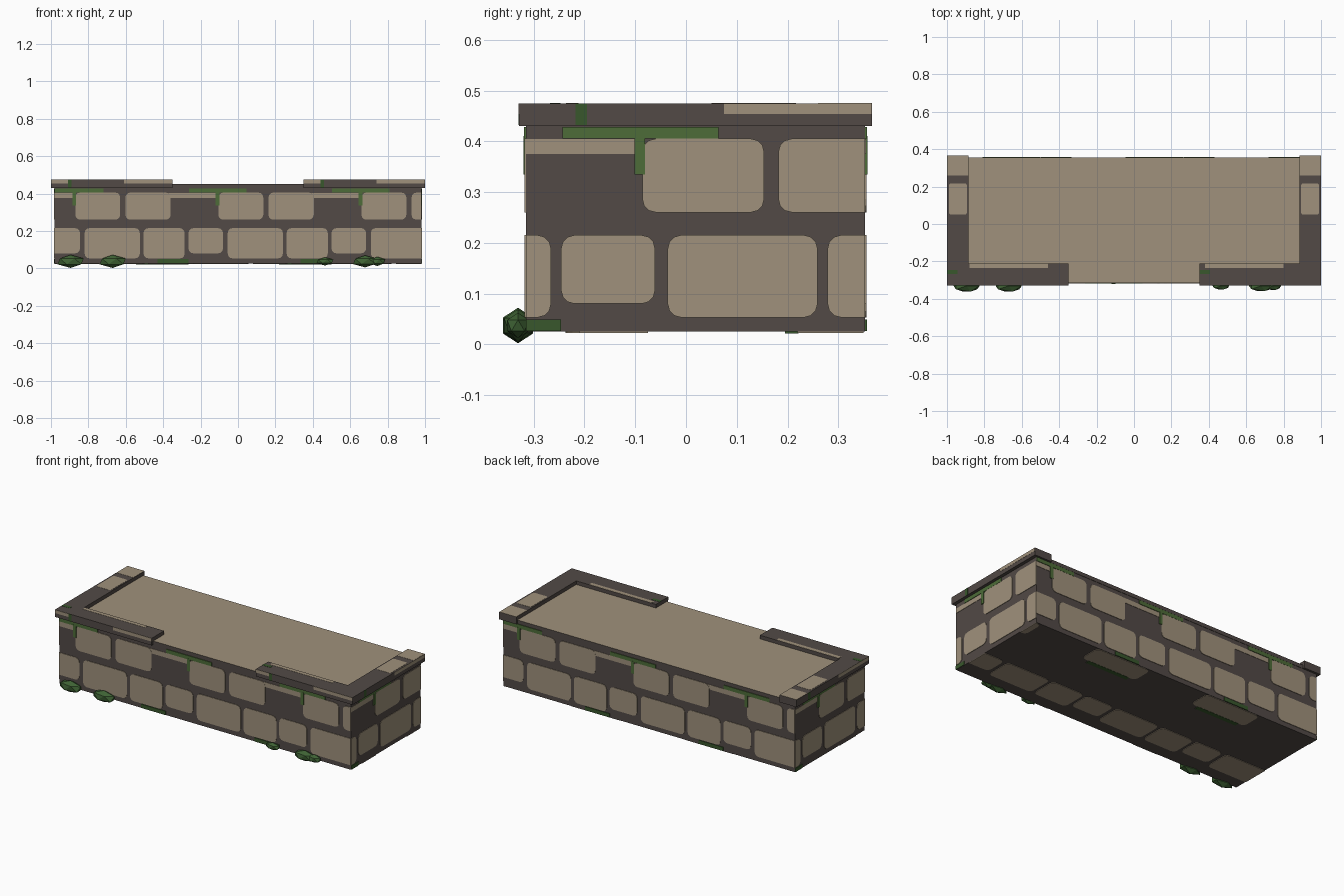
import bpy, bmesh, math
from mathutils import Vector

cube = bpy.data.objects.get("Cube")
if cube:
    bpy.data.objects.remove(cube)


def material(name, r, g, b):
    m = bpy.data.materials.new(name)
    m.use_nodes = True
    m.diffuse_color = (r, g, b, 1)
    node = m.node_tree.nodes["Principled BSDF"]
    node.inputs["Base Color"].default_value = (r, g, b, 1)
    node.inputs["Roughness"].default_value = 0.9
    return m


STONE = material("tan stone", 0.35, 0.285, 0.2)
MORTAR = material("dark mortar", 0.084, 0.068, 0.061)
MOSS = material("bright moss", 0.075, 0.15, 0.04)
DARK_MOSS = material("dark moss", 0.04, 0.095, 0.025)
BUSH = material("bush green", 0.05, 0.125, 0.035)
PALETTE = [STONE, MORTAR, MOSS, DARK_MOSS]

X, Y, Z = Vector((1, 0, 0)), Vector((0, 1, 0)), Vector((0, 0, 1))
MID_Y, HALF_X, HALF_Y = 0.019, 0.98, 0.334
BASE, TOP = 0.025, 0.43
PERIOD = 0.765


def finish(name, bm, mats):
    bmesh.ops.recalc_face_normals(bm, faces=bm.faces)
    mesh = bpy.data.meshes.new(name)
    bm.to_mesh(mesh)
    bm.free()
    for m in mats:
        mesh.materials.append(m)
    ob = bpy.data.objects.new(name, mesh)
    bpy.context.collection.objects.link(ob)
    return ob


def prism(bm, points, offset, mat=0):
    """Extrude a closed outline by an offset vector."""
    low = [bm.verts.new(p) for p in points]
    high = [bm.verts.new(p + offset) for p in points]
    faces = [bm.faces.new(low[::-1]), bm.faces.new(high)]
    for i in range(len(low)):
        j = (i + 1) % len(low)
        faces.append(bm.faces.new((low[i], low[j], high[j], high[i])))
    for f in faces:
        f.material_index = mat


def box(name, lo, hi, mats):
    bm = bmesh.new()
    a, b = Vector(lo), Vector(hi)
    prism(bm, [Vector((x, y, a.z)) for x, y in
               ((a.x, a.y), (b.x, a.y), (b.x, b.y), (a.x, b.y))], Z * (b.z - a.z))
    return finish(name, bm, mats)


def plate(bm, frame, rect, mat, radius=0.0, thick=0.003, limit=9):
    """Thin rounded plate on a plane, cut off at the ends of the wall."""
    origin, u, v = frame
    u0, u1, v0, v1 = rect
    if u1 < -limit + 0.002 or u0 > limit - 0.002:
        return
    outline = []
    corners = ((u1, v0, -1, 1), (u1, v1, -1, -1), (u0, v1, 1, -1), (u0, v0, 1, 1))
    for i, (cu, cv, su, sv) in enumerate(corners):
        for step in range(4 if radius else 1):
            a = math.radians(-90 + 90 * i + 30 * step)
            pu = cu + radius * (su + math.cos(a))
            pv = cv + radius * (sv + math.sin(a))
            p = (max(-limit, min(limit, pu)), pv)
            if not outline or (Vector(p) - Vector(outline[-1])).length > 0.0005:
                outline.append(p)
    points = [origin + u * a + v * b for a, b in outline]
    prism(bm, points, u.cross(v) * thick, mat)


# Repeating masonry: start, end, bottom, top
BRICKS = [(-0.265, -0.08, 0.08, 0.215), (-0.055, 0.24, 0.053, 0.215),
          (0.26, 0.48, 0.053, 0.215), (-0.105, 0.135, 0.26, 0.405),
          (0.163, 0.405, 0.26, 0.405)]
LEDGE = (-0.37, -0.10, 0.375, 0.404)
TOP_MOSS = (-0.262, 0.045, 0.405, 0.428)
DRIP = (-0.12, -0.1, 0.335, 0.41)
LOW_MOSS = (-0.43, -0.265, 0.026, 0.049)


def shifted(rect):
    for k in range(-2, 3):
        yield (rect[0] + k * PERIOD, rect[1] + k * PERIOD, rect[2], rect[3])


def masonry(name, frame, limit):
    bm = bmesh.new()
    for brick in BRICKS:
        for r in shifted(brick):
            plate(bm, frame, r, 0, 0.026, 0.003, limit)
    for rect, mat, thick in ((LEDGE, 0, 0.002), (TOP_MOSS, 2, 0.004),
                             (DRIP, 2, 0.005), (LOW_MOSS, 3, 0.004)):
        for r in shifted(rect):
            plate(bm, frame, r, mat, 0, thick, limit)
    finish(name, bm, PALETTE)


# Wall body and the deck on top
box("wall_body", (-HALF_X, MID_Y - HALF_Y, BASE), (HALF_X, MID_Y + HALF_Y, TOP), [MORTAR])
deck = box("deck", (-HALF_X, MID_Y - HALF_Y, TOP), (HALF_X, MID_Y + HALF_Y + 0.002, 0.452),
           [MORTAR, STONE])
for face in deck.data.polygons:
    face.material_index = int(face.normal.z > 0.5)

centre = Y * MID_Y
masonry("front_masonry", (centre - Y * HALF_Y, X, Z), HALF_X)
masonry("back_masonry", (centre + Y * HALF_Y, -X, Z), HALF_X)
masonry("right_masonry", (centre + X * HALF_X, Y, Z), HALF_Y)
masonry("left_masonry", (centre - X * HALF_X, -Y, Z), HALF_Y)

# Underside stones
bm = bmesh.new()
under = (Z * BASE, -X, Y)
for r in shifted((-0.55, -0.18, 0.22, 0.35)):
    plate(bm, under, r, 0, 0.026, 0.003, HALF_X)
for r in shifted((-0.5, -0.22, 0.195, 0.222)):
    plate(bm, under, r, 3, 0, 0.004, HALF_X)
for u0, u1, v0, v1 in BRICKS[:3]:
    for r in shifted((u0, u1, v0 - 0.29, v1 - 0.29)):
        plate(bm, under, r, 0, 0.026, 0.003, HALF_X)
finish("underside_stones", bm, PALETTE)

# Corner copings with their stone and moss patches
FRONT, BACK, RIM_TOP = -0.329, 0.366, 0.474
for side, s in (("left", 1), ("right", -1)):
    bm = bmesh.new()
    outline = ((0.35, FRONT), (1, FRONT), (1, BACK), (0.885, BACK),
               (0.885, -0.21), (0.35, -0.21))
    prism(bm, [Vector((s * x, y, TOP)) for x, y in outline], Z * (RIM_TOP - TOP))
    finish(side + "_coping", bm, [MORTAR])

    bm = bmesh.new()
    # patches on the front edge
    edge = (X * (0.35 if s > 0 else -1) + Y * FRONT, X, Z)
    for r, mat in (((0, 0.09, 0.454, 0.474), 0), ((0.39, 0.65, 0.454, 0.474), 0),
                   ((0.09, 0.11, 0.432, 0.474), 3)):
        plate(bm, edge, r, mat, 0, 0.001)
    # patches on the outer edge
    outer = (centre + X * s, Y * s, Z)
    plate(bm, outer, (0.056, 0.346, 0.454, 0.474), 0, 0, 0.001)
    plate(bm, outer, (-0.237, -0.214, 0.432, 0.474), 3, 0, 0.001)
    # patches on the upper faces
    upper = (Z * RIM_TOP, X, Y)
    lo, hi = sorted((s * 0.886, s * 0.999))
    plate(bm, upper, (lo, hi, 0.26, BACK), 0, 0, 0.001)
    lo, hi = sorted((s * 0.893, s * 0.99))
    plate(bm, upper, (lo, hi, 0.05, 0.217), 0, 0.012, 0.001)
    start = edge[0].x
    run = 0.03 if s > 0 else 0.12
    plate(bm, upper, (start + run, start + run + 0.42, -0.236, -0.212), 0, 0, 0.001)
    plate(bm, upper, (start, start + 0.055, -0.268, -0.247), 3, 0, 0.001)
    finish(side + "_coping_patches", bm, PALETTE)

# Low faceted bushes along the foot of the front
for i, (x, width, height) in enumerate(((-0.895, 0.078, 0.035), (-0.67, 0.078, 0.035),
                                        (0.465, 0.05, 0.022), (0.68, 0.073, 0.032),
                                        (0.745, 0.046, 0.025))):
    bm = bmesh.new()
    bmesh.ops.create_icosphere(bm, subdivisions=1, radius=1)
    bmesh.ops.scale(bm, verts=bm.verts, vec=(width, height, height))
    bmesh.ops.translate(bm, verts=bm.verts, vec=(x, -0.331, 0.037))
    finish("bush_%d" % (i + 1), bm, [BUSH])
